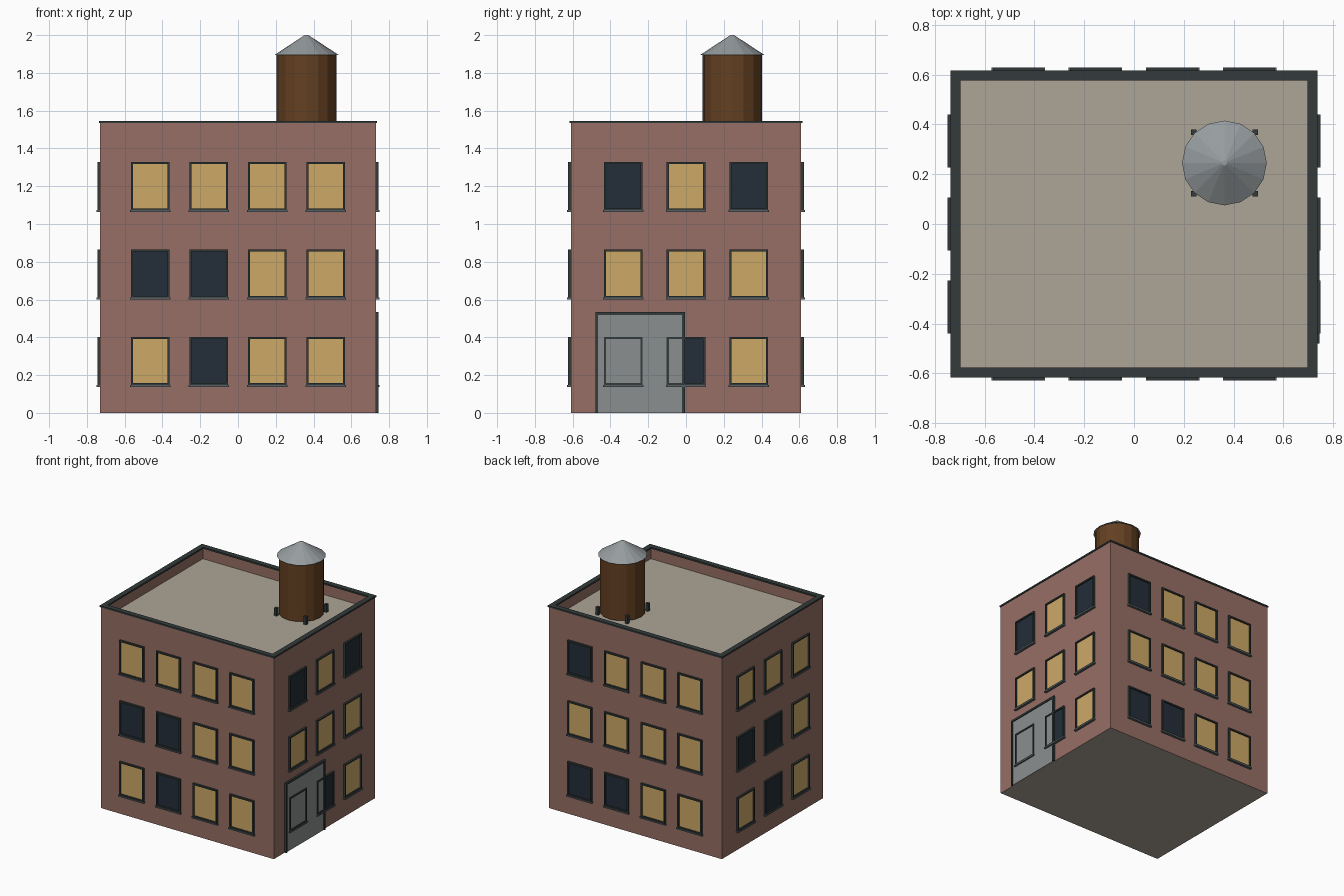
import bpy, bmesh, math
from mathutils import Matrix, Vector

if "Cube" in bpy.data.objects:
    bpy.data.objects.remove(bpy.data.objects["Cube"])


def mat(name, r, g, b):
    lin = [((c / 255 + 0.055) / 1.055) ** 2.4 for c in (r, g, b)]
    m = bpy.data.materials.new(name)
    m.diffuse_color = (*lin, 1)
    m.use_nodes = True
    m.node_tree.nodes["Principled BSDF"].inputs["Base Color"].default_value = m.diffuse_color
    return m


BRICK = mat("brick", 150, 111, 101)
ROOF = mat("roof_gravel", 174, 166, 151)
TRIM = mat("dark_trim", 50, 59, 58)
LIT = mat("lit_glass", 205, 169, 103)
DARK = mat("dark_glass", 35, 46, 56)
SILL = mat("sill_grey", 88, 96, 100)
DOOR = mat("door_grey", 139, 143, 143)
WOOD = mat("tank_wood", 100, 64, 33)
METAL = mat("cone_metal", 150, 156, 159)

HX, HY, TOP, ROOF_Z = 0.73, 0.61, 1.54, 1.45


def finish(bm, name, *mats):
    me = bpy.data.meshes.new(name)
    bm.to_mesh(me)
    bm.free()
    for m in mats:
        me.materials.append(m)
    ob = bpy.data.objects.new(name, me)
    bpy.context.collection.objects.link(ob)
    return ob


def add_box(bm, lo, hi, M=Matrix()):
    lo, hi = Vector(lo), Vector(hi)
    T = M @ Matrix.Translation((lo + hi) / 2) @ Matrix.Diagonal((*(hi - lo), 1))
    bmesh.ops.create_cube(bm, size=1, matrix=T)


def add_frame(bm, u0, u1, z0, z1, w, depth, M, bottom=True):
    # picture-frame strips standing proud of a wall (local -y is outward)
    add_box(bm, (u0, -depth, z0), (u0 + w, 0, z1), M)
    add_box(bm, (u1 - w, -depth, z0), (u1, 0, z1), M)
    add_box(bm, (u0 + w, -depth, z1 - w), (u1 - w, 0, z1), M)
    if bottom:
        add_box(bm, (u0 + w, -depth, z0), (u1 - w, 0, z0 + w), M)


# Brick shell with sunken roof behind a parapet
bm = bmesh.new()
add_box(bm, (-HX, -HY, 0), (HX, HY, TOP))
top = max(bm.faces, key=lambda f: f.calc_center_median().z)
bmesh.ops.inset_individual(bm, faces=[top], thickness=0.03)
ext = bmesh.ops.extrude_discrete_faces(bm, faces=[top])
floor = ext["faces"][0]
for v in floor.verts:
    v.co.z = ROOF_Z
bm.normal_update()
for f in bm.faces:
    z = f.calc_center_median().z
    if abs(f.normal.z) > 0.9 and (z < 0.01 or abs(z - ROOF_Z) < 0.01):
        f.material_index = 1
finish(bm, "walls", BRICK, ROOF)

# Coping round the parapet
bm = bmesh.new()
ox, oy, w = HX + 0.006, HY + 0.006, 0.04
for s in (-1, 1):
    y0, y1 = sorted((s * oy, s * (oy - w)))
    add_box(bm, (-ox, y0, TOP - 0.006), (ox, y1, TOP + 0.006))
    x0, x1 = sorted((s * ox, s * (ox - w)))
    add_box(bm, (x0, -oy + w, TOP - 0.006), (x1, oy - w, TOP + 0.006))
finish(bm, "coping", TRIM)

# Windows: rows bottom to top, seen left to right from outside (1 = lit)
sides = {
    "front": (0, HY, ("1011", "0011", "1111")),
    "right": (90, HX, ("101", "111", "010")),
    "back": (180, HY, ("0011", "1111", "0111")),
    "left": (270, HX, ("101", "001", "111")),
}
for side, (ang, dist, rows) in sides.items():
    M = Matrix.Rotation(math.radians(ang), 4, 'Z') @ Matrix.Translation((0, -dist, 0))
    frames, sills, lit, dark = (bmesh.new() for _ in range(4))
    for r, row in enumerate(rows):
        z0 = 0.146 + 0.463 * r
        z1 = z0 + 0.257
        step = 0.31 if len(row) == 4 else 0.333
        for i, c in enumerate(row):
            u = (i - (len(row) - 1) / 2) * step
            add_frame(frames, u - 0.102, u + 0.102, z0, z1, 0.011, 0.014, M)
            add_box(sills, (u - 0.107, -0.019, z0 - 0.008), (u + 0.107, 0, z0 + 0.002), M)
            add_box(lit if c == "1" else dark,
                    (u - 0.092, -0.004, z0 + 0.01), (u + 0.092, 0, z1 - 0.01), M)
    finish(frames, side + "_window_frames", TRIM)
    finish(sills, side + "_window_sills", SILL)
    finish(lit, side + "_lit_panes", LIT)
    finish(dark, side + "_dark_panes", DARK)

# Wide door on the right side
M = Matrix.Rotation(math.radians(90), 4, 'Z') @ Matrix.Translation((0, -HX, 0))
bm = bmesh.new()
add_box(bm, (-0.465, -0.008, 0), (-0.02, 0, 0.52), M)
finish(bm, "door_panel", DOOR)
bm = bmesh.new()
add_frame(bm, -0.48, -0.006, 0, 0.533, 0.015, 0.015, M, bottom=False)
finish(bm, "door_frame", TRIM)

# Water tank: staves, conical lid and four short feet
CX, CY = 0.363, 0.245


def add_cone(name, r1, r2, z0, z1, m):
    bm = bmesh.new()
    bmesh.ops.create_cone(bm, cap_ends=True, segments=16, radius1=r1, radius2=r2,
                          depth=z1 - z0, matrix=Matrix.Translation((CX, CY, (z0 + z1) / 2)))
    finish(bm, name, m)


add_cone("water_tank", 0.158, 0.158, 1.46, 1.896, WOOD)
add_cone("tank_lid", 0.17, 0.01, 1.895, 2.0, METAL)
bm = bmesh.new()
for sx in (-1, 1):
    for sy in (-1, 1):
        x, y = CX + sx * 0.124, CY + sy * 0.124
        add_box(bm, (x - 0.011, y - 0.011, ROOF_Z), (x + 0.011, y + 0.011, 1.51))
finish(bm, "tank_feet", TRIM)
